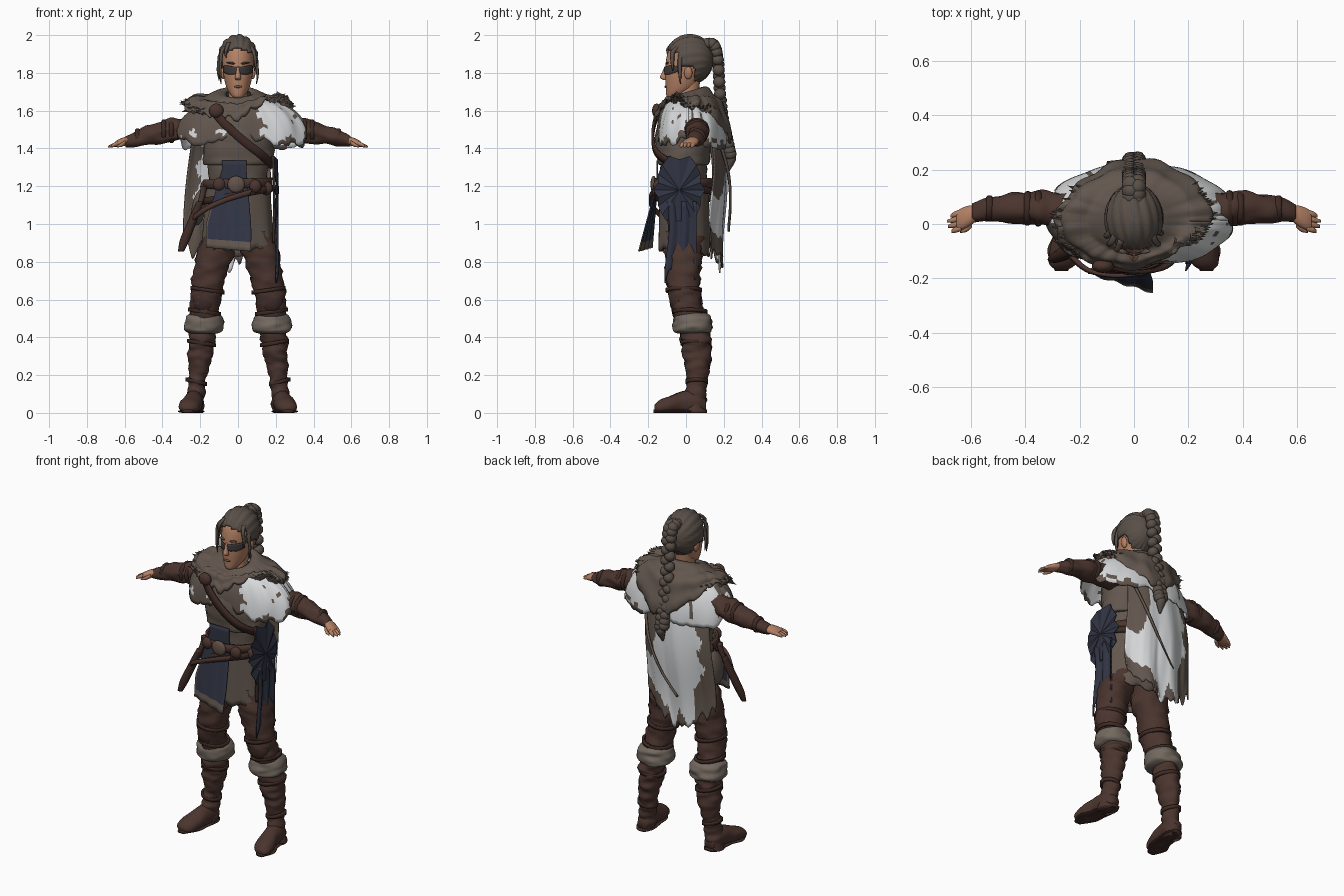
import bpy, bmesh, math, random
from math import sin, cos, pi
from mathutils import Vector, Matrix, noise

random.seed(4)
if "Cube" in bpy.data.objects:
    bpy.data.objects.remove(bpy.data.objects["Cube"])

def material(name, r, g, b):
    m = bpy.data.materials.new(name)
    m.use_nodes = True
    m.diffuse_color = (r, g, b, 1)
    m.node_tree.nodes["Principled BSDF"].inputs["Base Color"].default_value = (r, g, b, 1)
    return m

leather = material("brown leather", .07, .035, .027)
strapping = material("dark leather", .047, .023, .018)
cloth = material("taupe cloth", .122, .094, .076)
fur = material("grey fur", .17, .14, .115)
white = material("white cloth", .68, .69, .7)
blue = material("navy cloth", .03, .034, .055)
skin = material("skin", .46, .22, .13)
hair = material("hair", .1, .078, .064)
paint = material("charcoal paint", .05, .042, .04)
metal = material("dull metal", .13, .085, .065)

def finish(name, bm, mats, thick=0, smooth=True):
    bmesh.ops.remove_doubles(bm, verts=bm.verts, dist=.0004)
    bmesh.ops.recalc_face_normals(bm, faces=bm.faces)
    me = bpy.data.meshes.new(name)
    bm.to_mesh(me)
    bm.free()
    o = bpy.data.objects.new(name, me)
    bpy.context.collection.objects.link(o)
    for m in mats if isinstance(mats, list) else [mats]:
        me.materials.append(m)
    me.polygons.foreach_set("use_smooth", [smooth] * len(me.polygons))
    if thick:
        mod = o.modifiers.new("thickness", "SOLIDIFY")
        mod.thickness = thick
        mod.offset = 0
    return o

def spline(rows, k):
    out = []
    for i in range(len(rows) - 1):
        quad = [rows[max(i - 1, 0)], rows[i], rows[i + 1], rows[min(i + 2, len(rows) - 1)]]
        for j in range(k):
            t = j / k
            out.append([.5 * (2 * b + (c - a) * t + (2 * a - 5 * b + 4 * c - d) * t * t
                        + (3 * b - a - 3 * c + d) * t ** 3) for a, b, c, d in zip(*quad)])
    return out + [list(rows[-1])]

# Lofted ellipses: each row is x, y, z and two radii
def tube(name, rows, mat, axis="z", n=24, k=5, ripple=0, side=1):
    bm = bmesh.new()
    rings = []
    for x, y, z, a, b in spline(rows, k):
        ring = []
        for i in range(n):
            c, s = cos(2 * pi * i / n), sin(2 * pi * i / n)
            off = {"z": Vector((a * c, b * s, 0)), "x": Vector((0, a * c, b * s)),
                   "y": Vector((a * c, 0, b * s))}[axis]
            p = Vector((x, y, z)) + off
            if ripple:
                p += off * ripple * noise.noise(Vector((p.x * 14, p.y * 14, p.z * 32 + side)))
            ring.append(bm.verts.new((p.x * side, p.y, max(p.z, 0))))
        rings.append(ring)
    for r, q in zip(rings, rings[1:]):
        for i in range(n):
            bm.faces.new((r[i], r[(i + 1) % n], q[(i + 1) % n], q[i]))
    bm.faces.new(rings[0])
    bm.faces.new(rings[-1])
    return finish(name, bm, mat)

# Surface from a function of u and v, coloured by a rule
def sheet(name, fn, nu, nv, mats, rule=lambda u, v: 0, thick=.008):
    bm = bmesh.new()
    g = [[bm.verts.new(fn(i / nu, j / nv)) for j in range(nv + 1)] for i in range(nu + 1)]
    for i in range(nu):
        for j in range(nv):
            f = bm.faces.new((g[i][j], g[i + 1][j], g[i + 1][j + 1], g[i][j + 1]))
            f.material_index = rule((i + .5) / nu, (j + .5) / nv)
    return finish(name, bm, mats, thick)

def strap(name, pts, width, mat, side=(0, 0, 1), thick=.014):
    path, s = spline(pts, 6), Vector(side).normalized() * width
    n = len(path) - 1
    return sheet(name, lambda u, v: Vector(path[round(u * n)]) + s * (v - .5), n, 2, mat, thick=thick)

def belt(name, z, tilt, rx, ry, width, mat, cx=0, cy=-.01):
    return sheet(name, lambda u, v: (cx + rx * cos(2 * pi * u), cy + ry * sin(2 * pi * u),
                 z + tilt * cos(2 * pi * u) + width * (v - .5)), 40, 2, mat, thick=.014)

def blobs(name, items, mat, seg=14):
    bm = bmesh.new()
    for loc, size, turn in items:
        bmesh.ops.create_uvsphere(bm, u_segments=seg, v_segments=seg // 2 + 1, radius=1, matrix=Matrix.Translation(loc)
                                  @ Matrix.Rotation(turn, 4, "Y") @ Matrix.Diagonal((*size, 1)))
    return finish(name, bm, mat)

def lerp(a, b, t):
    return a + (b - a) * t

def jag(u, amount, freq):
    return amount * noise.noise(Vector((u * freq, 3.7, 1.3)))

# Legs, boots, arms and hands
for s, n in ((1, "left"), (-1, "right")):
    tube(n + "_trouser", [(.09, -.01, .96, .085, .1), (.12, -.015, .85, .1, .1), (.145, -.015, .75, .09, .092),
         (.162, -.012, .65, .084, .084), (.175, .005, .56, .079, .084), (.18, .03, .46, .07, .075)], leather, ripple=.22, side=s)
    tube(n + "_boot", [(.18, .04, .48, .075, .085), (.19, .05, .4, .07, .08), (.2, .06, .3, .064, .075),
         (.215, .06, .2, .048, .057), (.222, .055, .13, .047, .056), (.23, .05, .05, .05, .055),
         (.235, .05, 0, .052, .055)], leather, k=8, ripple=.25, side=s)
    tube(n + "_foot", [(.228, .105, .04, .03, .035), (.23, .06, .055, .05, .06), (.238, -.02, .055, .052, .058),
         (.252, -.09, .04, .058, .046), (.262, -.145, .03, .05, .034), (.266, -.168, .024, .024, .016)],
         leather, "y", ripple=.08, side=s)
    tube(n + "_sole", [(.228, .11, .008, .03, .01), (.23, .06, .008, .054, .01), (.24, -.03, .008, .053, .01),
         (.257, -.1, .008, .062, .01), (.267, -.172, .008, .024, .01)], strapping, "y", side=s)
    tube(n + "_fur_cuff", [(.18, .035, .53, .065, .075), (.18, .035, .51, .095, .095), (.18, .035, .47, .106, .103),
         (.18, .035, .435, .1, .1), (.18, .035, .42, .07, .08)], fur, n=32, ripple=.13, side=s)
    blobs(n + "_knee_pad", [((s * .178, -.045, .59), (.062, .042, .065), 0)], strapping)
    for z, x, y, r in ((.65, .162, -.012, .083), (.535, .178, .02, .08), (.37, .193, .052, .07), (.165, .22, .057, .05)):
        belt(n + "_leg_strap", z, s * .012, r, r * 1.07, .02, strapping, s * x, y)
    tube(n + "_sleeve", [(.13, .03, 1.55, .08, .08), (.22, .045, 1.52, .072, .068), (.3, .055, 1.5, .062, .058),
         (.36, .06, 1.492, .063, .062), (.45, .06, 1.475, .056, .053), (.54, .052, 1.452, .044, .042),
         (.595, .04, 1.437, .032, .028)], leather, "x", ripple=.26, side=s)
    for x, z, r in ((.34, 1.495, .066), (.38, 1.49, .063), (.52, 1.458, .047)):
        tube(n + "_bracer_strap", [(x, .058, z, r * .9, r * .9), (x + .006, .058, z, r, r), (x + .018, .057, z, r, r),
             (x + .024, .057, z, r * .9, r * .9)], strapping, "x", k=2, side=s)
    tube(n + "_palm", [(.575, .042, 1.442, .026, .023), (.605, .03, 1.436, .038, .023), (.635, .018, 1.427, .04, .019),
         (.652, .012, 1.421, .034, .013)], skin, "x", n=16, side=s)
    for i in range(4):
        y, tip = .043 - i * .019, (.675, .687, .684, .672)[i]
        tube(n + "_finger", [(.635, y, 1.426, .012, .012), (.66, y - .008, 1.418, .011, .011),
             (tip, y - .014, 1.409, .005, .005)], skin, "x", n=8, k=3, side=s)
    tube(n + "_thumb", [(.595, .005, 1.432, .015, .014), (.615, -.016, 1.42, .013, .011), (.64, -.027, 1.41, .006, .005)],
         skin, "x", n=8, k=3, side=s)

# Torso, chest wrap and skirt
tube("torso", [(0, 0, .92, .16, .105), (0, -.01, 1.1, .162, .12), (0, -.01, 1.22, .155, .12), (0, -.01, 1.34, .165, .125),
     (0, 0, 1.5, .18, .12), (0, .01, 1.6, .15, .1), (0, .01, 1.66, .06, .06)], cloth, ripple=.06)
tube("chest_wrap", [(0, -.01, 1.315, .17, .125), (.003, -.012, 1.325, .19, .137), (0, -.015, 1.44, .185, .147),
     (0, -.01, 1.53, .19, .135), (0, .01, 1.62, .13, .09)], cloth, ripple=.07)
def skirt(u, v):
    a, fold = 2 * pi * u, 1 + .03 * v * sin(u * 16 * pi)
    return (lerp(.163, .188, v) * cos(a) * fold, -.01 + lerp(.125, .13, v) * sin(a) * fold,
            lerp(1.23, .865, v) + v * (.01 * sin(u * 22 * pi) - .03 * max(0, sin(a))))
sheet("skirt", skirt, 64, 12, cloth)

# Navy front panel with a plain hem, and the pleated hip fan with its tail
def panel(u, v):
    w = min(1, max(0, (v - .1) * 1.6))
    return (lerp(lerp(-.085, .045, u), lerp(-.17, .07, u), w), lerp(-.152, lerp(-.18, -.25, u), max(0, v - .25) / .75)
            + .004 * sin(u * 19) * v, lerp(1.335, .865, v) + .02 * (.5 - u) * v)
sheet("front_panel", panel, 24, 20, [blue, cloth], lambda u, v: int(v > .9 or (v > .5 and u < .04)))
bm = bmesh.new()
hub = bm.verts.new((.214, -.035, 1.18))
rim = []
for i in range(20):
    a = 2 * pi * i / 20
    r = (.145, .125)[i % 2] * (1.3 if abs(sin(a)) > .7 else 1)
    rim.append(bm.verts.new((.19 + .018 * (i % 2), -.035 + r * cos(a) * .95, 1.18 + r * sin(a))))
for i in range(20):
    bm.faces.new((hub, rim[i], rim[(i + 1) % 20]))
finish("hip_fan", bm, blue, .005, False)
def fan_tail(u, v):
    return (.203 + .008 * sin(u * 14), lerp(-.1, .055, u) + .012 * sin(v * 5) * (1 - u),
            lerp(1.12, .73, v) - v * jag(u, .12, 4) + v * .03 * (u - .5))
sheet("hip_fan_tail", fan_tail, 16, 12, blue)

# Belts, buckle, pouches, cross strap and dagger
belt("waist_belt", 1.215, .005, .176, .155, .05, leather)
belt("hip_belt", 1.155, .035, .184, .16, .035, strapping)
blobs("buckle", [((-.01, -.172, 1.21), (.047, .016, .045), 0)], metal)
blobs("belt_pouches", [((x, y, z), (.035, .024, .036), 0) for x, y, z in
      ((.09, -.15, 1.2), (-.1, -.15, 1.21), (.15, -.09, 1.19), (-.165, .02, 1.2))], leather)
blobs("hip_bag", [((-.205, .02, 1.09), (.04, .08, .1), .2)], cloth)
strap("hanging_strap", [(.07, -.172, 1.17), (-.06, -.19, 1.13), (-.17, -.17, 1.08), (-.25, -.1, 1.02)], .035, leather, (.4, 0, 1))
strap("side_strap", [(.185, -.09, 1.36), (.192, -.1, 1.2), (.192, -.09, 1.05), (.188, -.08, .9)], .02, strapping, (0, 1, 0))
strap("cross_strap", [(-.13, -.14, 1.6), (-.07, -.168, 1.53), (.03, -.175, 1.44), (.12, -.15, 1.37), (.185, -.06, 1.31)],
      .045, strapping, (.6, 0, .8))
blobs("brooch", [((-.115, -.155, 1.6), (.04, .025, .038), 0)], leather)
tube("dagger_sheath", [(-.2, -.08, 1.12, .02, .025), (-.24, -.1, 1.02, .024, .026), (-.28, -.12, .92, .026, .022),
     (-.302, -.13, .855, .016, .012)], strapping, n=12)
tube("dagger_grip", [(-.2, -.08, 1.11, .014, .014), (-.185, -.07, 1.17, .016, .016), (-.18, -.07, 1.2, .02, .02)], leather, n=10)

# Mantle over the shoulders: white, but plain on the front of the right shoulder
def mantle(u, v):
    a = 2 * pi * u
    c, s = cos(a), sin(a)
    rx, ry = (.36 if c > 0 else .315), (.2 if s > 0 else .165)
    low = 1.475 - .05 * abs(sin(2 * a)) - .05 * max(0, s) + jag(u, .04, 40)
    g, h = sin(v * pi / 2), 1 - cos(v * pi / 2)
    f = (1 + .02 * sin(a * 9 + v * 4) * v) * (1 + .05 * sin(2 * a) ** 2)
    return (lerp(.12, rx, g) * c * f, .015 + lerp(.09, ry, g) * s * f, lerp(1.645 + .01 * c, low, h))
def mantle_rule(u, v):
    plain = .47 < u < .8 and noise.noise(Vector((u * 30, v * 5, 0))) < .3
    torn = noise.noise(Vector((u * 40, v * 6, 5))) > (.3 if .47 < u < .85 else .42)
    hem = v > .94 + .05 * sin(u * 70) and not .22 < u < .46
    return int(plain or torn or hem)
sheet("mantle", mantle, 96, 16, [white, cloth], mantle_rule)

# Long torn cape, plain along its edges and below the left shoulder
def cape(u, v):
    length = lerp(.68, .78, min(1, u * 3)) - .14 * max(0, u - .6) / .4 + jag(u, .08, 16)
    x = lerp(-.26, .18, u) * (.85 + .2 * sin(v * pi * .6))
    y = .06 + .125 * sin(pi * lerp(.08, .88, u)) ** .7 + .012 * v * sin(u * 17 + v * 2) + .025 * sin(v * pi * 1.6 - .3)
    return (x - .02 * v, y + .03 * v * v, 1.57 - v * length)
def cape_rule(u, v):
    right = u < .13 + .04 * sin(v * 30) or (u < .24 and v > .72)
    left = v < .62 and u > .72 + .4 * max(0, v - .3)
    return int(right or left or v > .95 + .06 * sin(u * 26) or (u > .7 and v > .86))
sheet("cape", cape, 48, 32, [white, cloth], cape_rule)
strap("cape_strip", [(.16, .17, 1.46), (.1, .222, 1.28), (.02, .235, 1.12), (-.09, .225, .97)], .03, cloth, (.7, 0, .7))

# Shawl with a hanging hood and ragged tufts, drawn up over the left chest and right back
def shawl(u, v):
    a = 2 * pi * u
    c, s = cos(a), sin(a)
    ry = .225 if s > 0 else .17
    left_chest, right_back = max(0, c) * max(0, -s) * 2, max(0, -c) * max(0, s) * 2
    low = (1.62 - .19 * max(0, s) ** 2 - .06 * max(0, -s) ** 2 + .06 * left_chest + .05 * right_back
           + jag(u, .04, 45))
    g, h = sin(v * pi / 2), 1 - cos(v * pi / 2)
    f = 1 + .04 * sin(v * 16 + 2 * c) * (1 - v * .5) + .03 * sin(a * 11) * v - v * (.2 * left_chest + .1 * right_back)
    return (lerp(.065, .285, g) * c * f, .01 + lerp(.07, ry, g) * s * f,
            lerp(1.685 + .03 * s, low, h) + .012 * sin(v * 14) * (1 - v) + .02 * left_chest * v)
sheet("shawl", shawl, 96, 20, cloth, thick=.012)
bm = bmesh.new()
for i in range(70):
    u = random.choice((0, .5)) + random.uniform(-.11, .13)
    p = Vector(shawl(u % 1, random.uniform(.7, 1)))
    d = Vector((p.x, p.y * .6, random.uniform(-.08, .18))).normalized()
    bmesh.ops.create_cone(bm, segments=5, radius1=.016, radius2=0, depth=.055,
                          matrix=Matrix.Translation(p) @ d.to_track_quat("Z", "Y").to_matrix().to_4x4())
finish("shawl_tufts", bm, cloth, smooth=False)

# Head, neck and face
tube("neck", [(0, .0, 1.6, .06, .075), (0, .003, 1.66, .052, .062), (0, .015, 1.76, .05, .06)], skin)
tube("head", [(0, -.075, 1.668, .02, .02), (0, -.06, 1.68, .036, .044), (0, -.03, 1.72, .06, .077), (0, -.015, 1.79, .077, .095),
     (0, -.005, 1.87, .082, .1), (0, .005, 1.93, .075, .09), (0, .01, 1.97, .03, .04)], skin, n=32)
tube("nose", [(0, -.103, 1.835, .008, .01), (0, -.114, 1.8, .011, .014), (0, -.119, 1.775, .016, .019),
     (0, -.108, 1.762, .012, .01)], skin, n=12)
blobs("lips", [((0, -.106, 1.727), (.021, .008, .007), 0)], metal)
blobs("ears", [((s * .082, .012, 1.8), (.012, .022, .034), s * .15) for s in (1, -1)], skin)
def eye_paint(u, v):
    a, w = lerp(-1.25, 1.25, u), abs(u - .5) * 2
    z = 1.812 + (v - .5) * (.03 + .016 * sin(pi * w)) + .01 * w * w
    return (.0815 * sin(a), -.0125 - .101 * cos(a), z)
sheet("eye_paint", eye_paint, 28, 4, paint, thick=.005)
blobs("eyebrows", [((s * .036, -.1, 1.852), (.026, .009, .006), s * -.15) for s in (1, -1)], hair)

# Hair swept back, loose locks and long braid
bm = bmesh.new()
bmesh.ops.create_uvsphere(bm, u_segments=64, v_segments=32, radius=1)
for v in bm.verts:
    f = 1 + .03 * sin(18 * math.atan2(v.co.x, v.co.z + .2) + 3 * v.co.y)
    v.co = (v.co.x * .101 * f, .018 + v.co.y * .122 * f, 1.872 + v.co.z * .125 * f)
bare = [v for v in bm.verts if (v.co.y < -.045 and v.co.z < 1.925 - abs(v.co.x) * .35) or (v.co.y < .04 and v.co.z < 1.825)]
bmesh.ops.delete(bm, geom=bare, context="VERTS")
finish("hair_cap", bm, hair, .012)
for x, y, z, drop in ((-.086, -.06, 1.91, .17), (-.096, -.03, 1.89, .13), (.084, -.06, 1.91, .1), (.094, -.02, 1.88, .14),
                      (-.06, -.08, 1.93, .05)):
    tube("loose_lock", [(x * .8, y + .02, z + .03, .012, .014), (x, y - .01, z, .01, .013),
         (x * 1.1, y - .012, z - drop * .6, .007, .009), (x * 1.04, y - .01, z - drop, .002, .002)], hair, n=8)
braid = spline([(0, .09, 1.95), (0, .145, 1.95), (0, .168, 1.87), (0, .178, 1.72), (0, .195, 1.56), (0, .22, 1.44), (0, .235, 1.37)], 5)
blobs("braid", [((.013 * (-1) ** i, p[1], p[2]), (.033, .033, .03), .6 * (-1) ** i) for i, p in enumerate(braid)], hair, 12)
tube("braid_tail", [(0, .235, 1.375, .022, .022), (.005, .24, 1.34, .028, .026), (0, .225, 1.28, .006, .006)], hair, n=10)
blobs("braid_tie", [((0, .235, 1.37), (.03, .03, .012), 0)], strapping)
